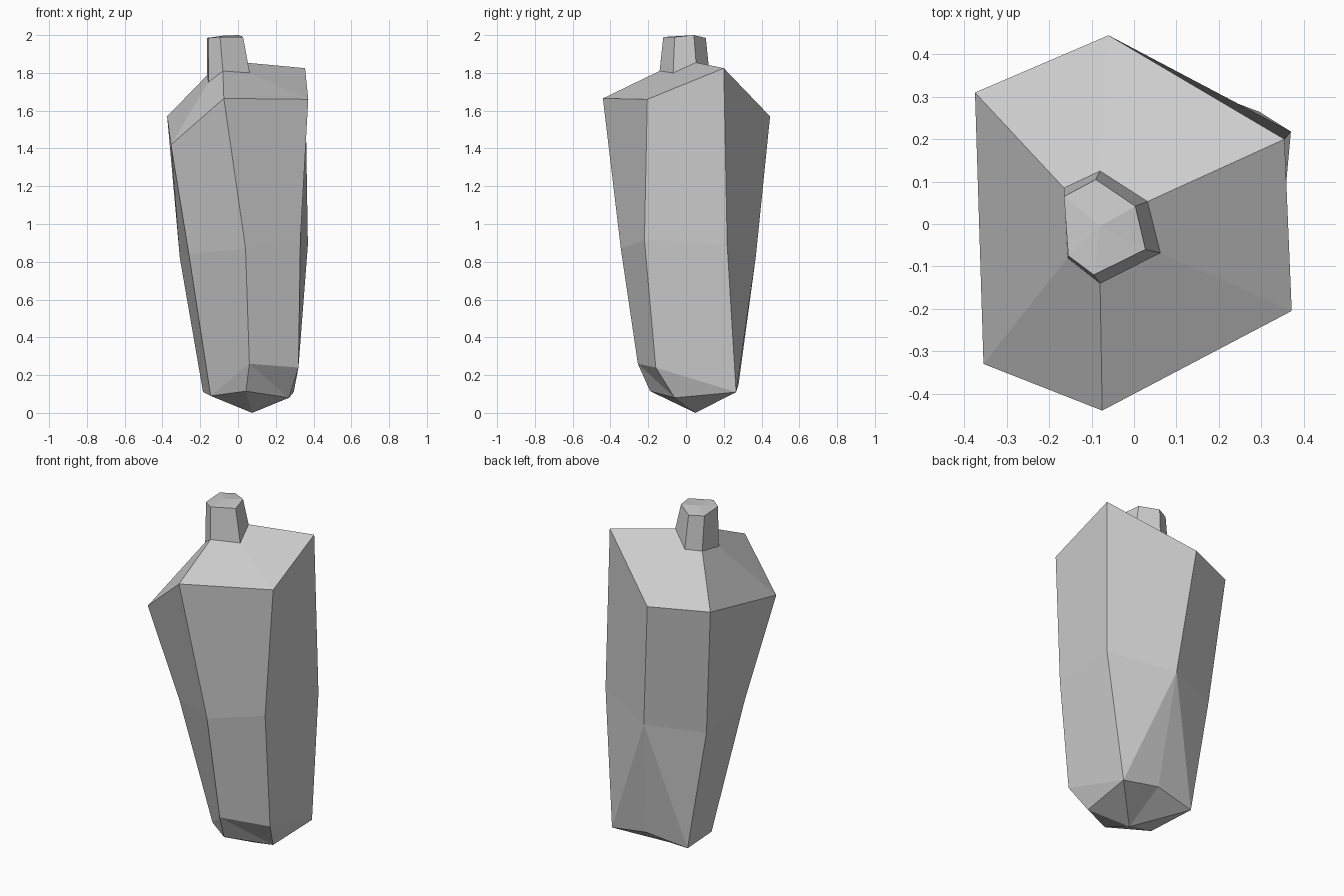
import bpy, bmesh

if "Cube" in bpy.data.objects:
    bpy.data.objects.remove(bpy.data.objects["Cube"])

# Six-sided cross-sections, counter-clockwise seen from above, starting at the back
base = [(.064, .278, .148), (-.185, .25, .11), (-.145, -.03, .09),
        (.06, -.255, .26), (.32, -.16, .24), (.295, .265, .11)]
waist = [(.015, .37, .83), (-.308, .25, .82), (-.26, -.175, .84),
         (.04, -.345, .87), (.33, -.22, .915), (.37, .218, .89)]
shoulder = [(-.06, .445, 1.57), (-.375, .31, 1.57), (-.355, -.33, 1.42),
            (-.075, -.44, 1.665), (.372, -.205, 1.66), (.355, .2, 1.825)]
neck = [(-.08, .125, 1.79), (-.165, .085, 1.786), (-.157, -.08, 1.75),
        (-.08, -.14, 1.81), (.062, -.068, 1.80), (.032, .053, 1.855)]
tip = [(-.09, .105, 1.985), (-.165, .065, 1.985), (-.155, -.075, 1.985),
       (-.095, -.12, 1.99), (.027, -.06, 1.99), (.003, .042, 2.0)]


def ring(bm, pts):
    return [bm.verts.new(p) for p in pts]


def bridge(bm, lo, up, split=None):
    """Join two rings; split picks a crease direction for chosen sides."""
    for i in range(6):
        j = (i + 1) % 6
        a, b, c, d = lo[i], lo[j], up[j], up[i]
        way = (split or {}).get(i)
        if way == "rise":
            faces = [(a, b, c), (a, c, d)]
        elif way == "fall":
            faces = [(a, b, d), (b, c, d)]
        else:
            faces = [(a, b, c, d)]
        for f in faces:
            bm.faces.new(f)


def fan(bm, loop, centre):
    apex = bm.verts.new(centre)
    for i, v in enumerate(loop):
        bm.faces.new((v, loop[(i + 1) % len(loop)], apex))


def finish(bm, name):
    bmesh.ops.recalc_face_normals(bm, faces=bm.faces)
    me = bpy.data.meshes.new(name)
    bm.to_mesh(me)
    bm.free()
    bpy.context.collection.objects.link(bpy.data.objects.new(name, me))


# Body: tapered faceted sides, sloping shoulders and stem in one skin
bm = bmesh.new()
b, w, s, n, t = [ring(bm, r) for r in (base, waist, shoulder, neck, tip)]
bridge(bm, b, w, {5: "rise", 0: "fall"})
bridge(bm, w, s)
bridge(bm, s, n)
bridge(bm, n, t)
fan(bm, t, (-.08, -.005, 1.997))

# Chamfered front corner and pointed underside
c3, c4 = ring(bm, [(.042, -.19, .115), (.27, -.06, .08)])
for f in [(b[2], b[3], c3), (b[3], c4, c3), (b[3], b[4], c4), (b[4], b[5], c4)]:
    bm.faces.new(f)
fan(bm, [b[0], b[1], b[2], c3, c4, b[5]], (.075, .05, 0))
finish(bm, "faceted_body_with_stem")
